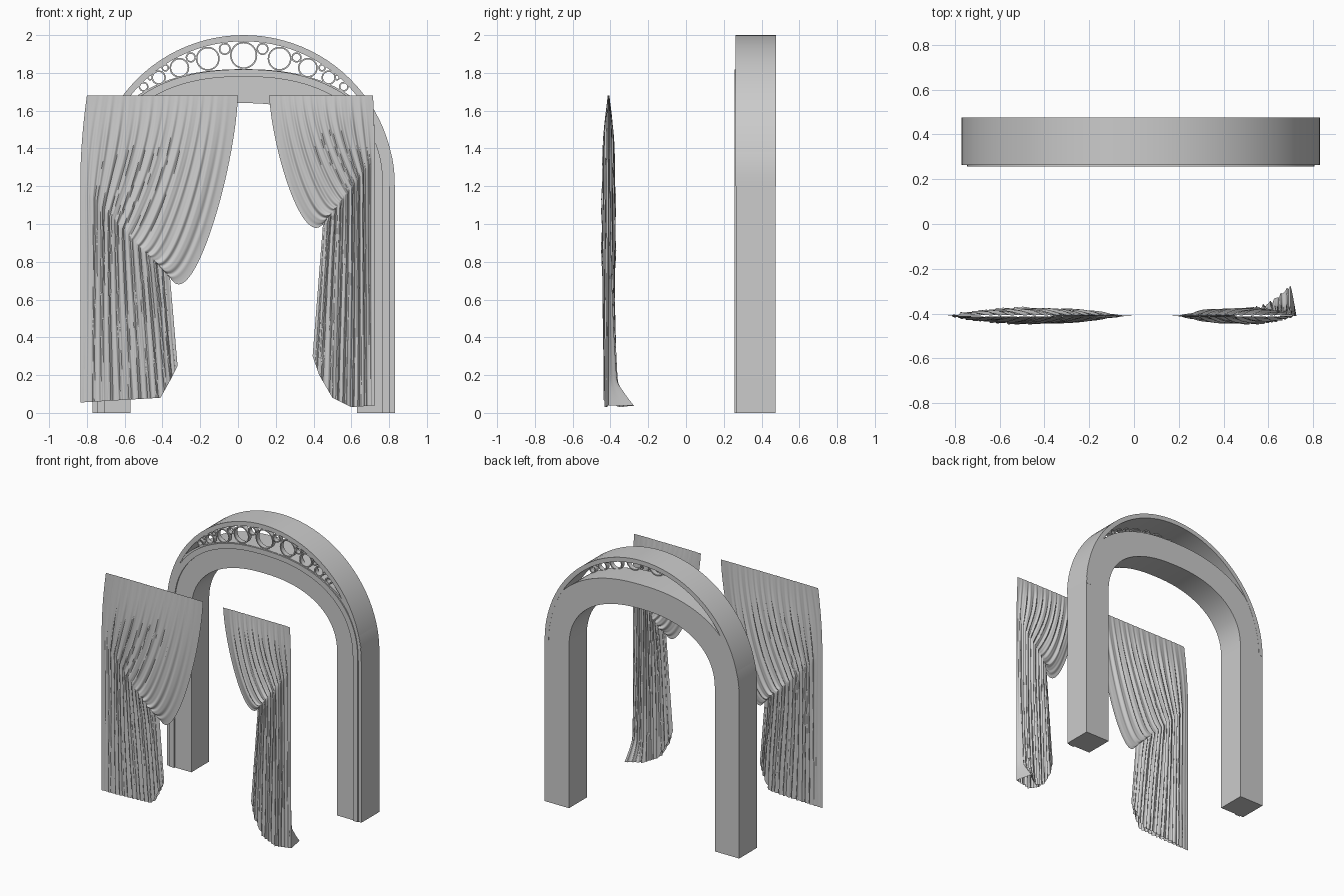
import bpy, bmesh, math

if "Cube" in bpy.data.objects:
    bpy.data.objects.remove(bpy.data.objects["Cube"])

CX = 0.03              # centre line of the arch
SPRING = 1.2           # height where the legs turn into the arch


def finish(name, bm, angle):
    bmesh.ops.remove_doubles(bm, verts=bm.verts, dist=1e-5)
    bmesh.ops.recalc_face_normals(bm, faces=bm.faces)
    me = bpy.data.meshes.new(name)
    bm.to_mesh(me)
    bm.free()
    ob = bpy.data.objects.new(name, me)
    bpy.context.collection.objects.link(ob)
    bpy.ops.object.select_all(action='DESELECT')
    ob.select_set(True)
    bpy.context.view_layer.objects.active = ob
    bpy.ops.object.shade_smooth_by_angle(angle=math.radians(angle))
    return ob


def band(name, outer, inner, y0, y1, closed=False):
    """Solid strip between two matching xz paths, from y0 to y1."""
    bm = bmesh.new()
    rows = [[bm.verts.new((x, y, z)) for (x, z), y in
             ((o, y0), (o, y1), (i, y1), (i, y0))] for o, i in zip(outer, inner)]
    n = len(rows)
    for k in range(n if closed else n - 1):
        a, b = rows[k], rows[(k + 1) % n]
        for j in range(4):
            bm.faces.new((a[j], a[(j + 1) % 4], b[(j + 1) % 4], b[j]))
    if not closed:
        bm.faces.new(rows[0])
        bm.faces.new(rows[-1])
    return finish(name, bm, 30)


def arch_path(a, b, power, legs=True, steps=48):
    pts = []
    for k in range(steps + 1):
        t = math.pi * k / steps
        c, s = math.cos(t), max(math.sin(t), 0)
        pts.append((CX + math.copysign(a * abs(c) ** (2 / power), c),
                    SPRING + b * s ** (2 / power)))
    return [(CX + a, 0)] + pts + [(CX - a, 0)] if legs else pts


def circle(x, z, r, n=32):
    return [(x + r * math.cos(2 * math.pi * k / n), z + r * math.sin(2 * math.pi * k / n))
            for k in range(n)]


# Arch: main body, raised front border, round top hoop
band("arch_body", arch_path(0.80, 0.62, 2.3), arch_path(0.60, 0.44, 2.3), 0.266, 0.475)
band("arch_front_border", arch_path(0.775, 0.618, 2.3), arch_path(0.735, 0.58, 2.3), 0.257, 0.27)
band("arch_top_hoop", arch_path(0.80, 0.80, 2, False), arch_path(0.767, 0.767, 2, False), 0.263, 0.476)

# Decorative rings in the crescent gap (offset from centre, height, radius)
rings = [(0, 1.893, .072), (.19, 1.875, .063), (.34, 1.827, .052), (.45, 1.775, .038),
         (.53, 1.727, .026), (.10, 1.927, .032), (.28, 1.882, .027), (.415, 1.827, .020),
         (.495, 1.776, .016)]
for i, (dx, z, r) in enumerate(rings):
    for s in ((1, -1) if dx else (1,)):
        side = "right" if s > 0 else "left"
        band(f"arch_ring_{i}_{side}", circle(CX + s * dx, z, r),
             circle(CX + s * dx, z, r - 0.008), 0.266, 0.30, True)


def lerp(a, b, t):
    return a + (b - a) * t


def along(table, u):
    for (u0, x0, z0), (u1, x1, z1) in zip(table, table[1:]):
        if u <= u1:
            t = (u - u0) / (u1 - u0)
            return lerp(x0, x1, t), lerp(z0, z1, t)


def curtain(name, wall, free, hem, folds, lift, flare):
    """Two-sided drape: gathered swag (v 0-1) over a hanging fall (v 1-2).
    wall / free: bezier controls of the wall-side and free edges; hem: bottom edge."""
    nu, nv = 130, 84
    bm = bmesh.new()

    def point(u, v, side):
        c = [(lerp(p[0], q[0], u), lerp(p[1], q[1], u)) for p, q in zip(wall, free)]
        c[2] = (c[2][0], c[2][1] + lift * 4 * u * (1 - u))
        t = min(v, 1)
        w = ((1 - t) ** 3, 3 * t * (1 - t) ** 2, 3 * t * t * (1 - t), t ** 3)
        x = sum(k * p[0] for k, p in zip(w, c))
        z = sum(k * p[1] for k, p in zip(w, c))
        f = max(v - 1, 0)
        if f:
            hx, hz = along(hem, u)
            x, z = lerp(x, hx, f), lerp(z, hz, f)
        # body thickness and pleats, both closing at the side edges
        edge = min(1, 8 * u, 8 * (1 - u))
        swell = (.2 + .8 * u) * math.sin(math.pi * u) ** .6
        thick = .003 + swell * (.036 * math.sin(math.pi * min(t, .62) / 1.24)
                                + .012 * math.exp(-((v - 1) / .12) ** 2) * u)
        thick *= 1 - .35 * f
        phase = 2 * math.pi * folds * (u + .012 * math.sin(9 * u + 3 * v))
        pleat = .0055 * math.cos(phase) + .003 * math.cos(1.7 * phase + 2 * v + side)
        pleat *= min(1, .3 + 2 * v)
        y = -.41 + side * (thick + pleat * min(1, .4 + thick / .02)) * edge
        # cloth spreading backwards on the floor
        spread = flare * f ** 2 * max(0, 1 - u / .9) * min(1, 12 * u)
        if side > 0:
            y += spread * (.45 + .9 * max(0, f - .9) * 10 * max(0, 1 - u / .5))
        return x, y, z

    ring = [(k / nu, -1) for k in range(nu + 1)] + [(k / nu, 1) for k in range(nu - 1, 0, -1)]
    rows = [[bm.verts.new(point(u, 2 * j / nv, s)) for u, s in ring] for j in range(nv + 1)]
    m = len(ring)
    for a, b in zip(rows, rows[1:]):
        for k in range(m):
            bm.faces.new((a[k], a[(k + 1) % m], b[(k + 1) % m], b[k]))
    return finish(name, bm, 60)


# Left curtain, tied low
curtain("left_curtain",
        [(-.80, 1.68), (-.825, 1.5), (-.835, 1.35), (-.835, 1.2)],
        [(0, 1.68), (-.02, 1.25), (-.25, .5), (-.36, .72)],
        [(0, -.835, .055), (.75, -.41, .08), (.85, -.36, .17), (1, -.32, .25)],
        17, .15, 0)
# Right curtain, tied higher, hem trailing on the floor
curtain("right_curtain",
        [(.715, 1.68), (.72, 1.55), (.725, 1.45), (.725, 1.35)],
        [(.165, 1.68), (.18, 1.4), (.34, .87), (.45, 1.0)],
        [(0, .725, .04), (.4, .6, .03), (.7, .5, .08), (.85, .43, .2), (1, .395, .3)],
        13, .12, .12)
